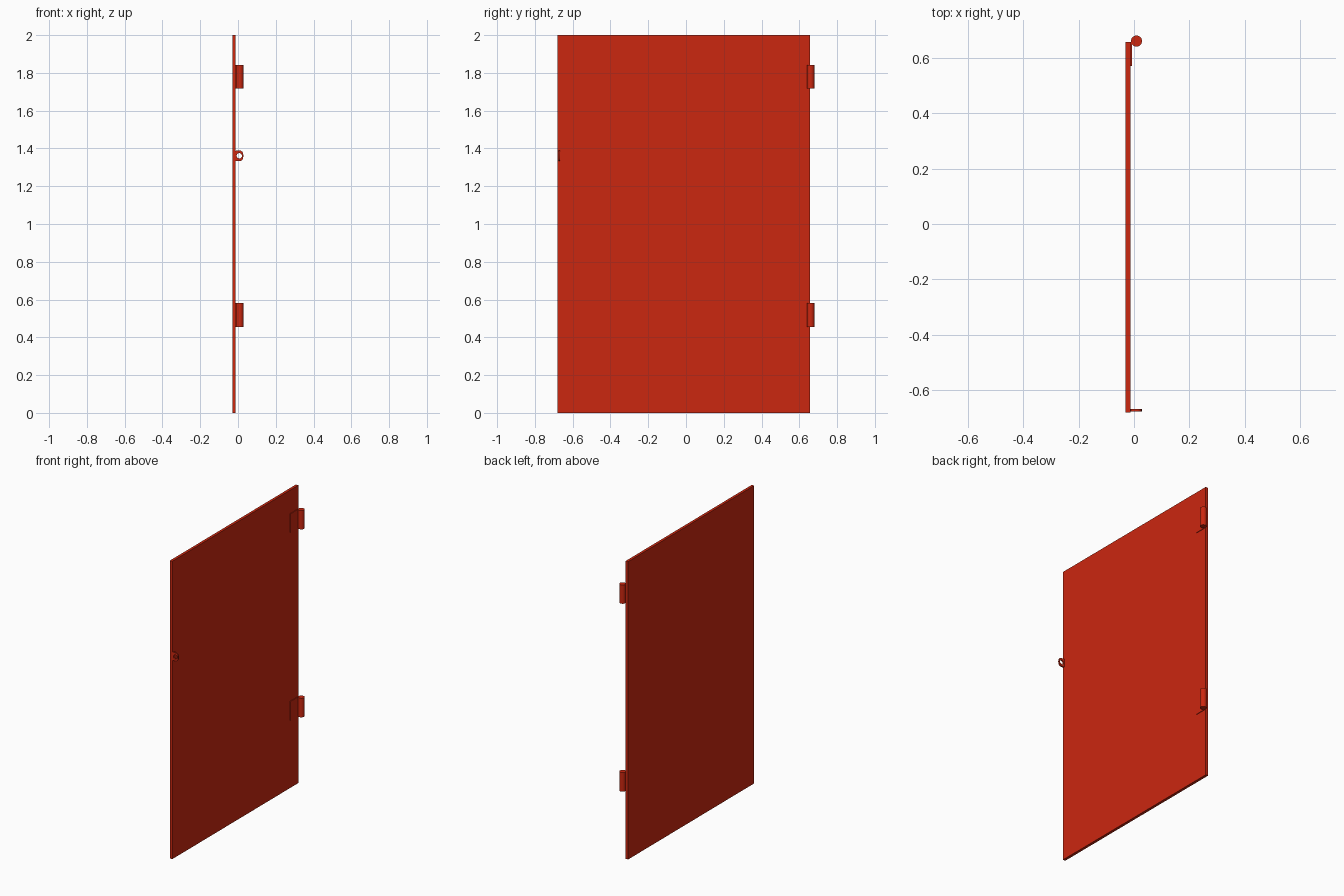
import bpy, bmesh
from math import cos, sin, pi, radians

if "Cube" in bpy.data.objects:
    bpy.data.objects.remove(bpy.data.objects["Cube"])

red = bpy.data.materials.new("red_paint")
red.diffuse_color = (0.6, 0.02, 0.005, 1)
red.use_nodes = True
red.node_tree.nodes["Principled BSDF"].inputs["Base Color"].default_value = red.diffuse_color


def box(name, lo, hi):
    bpy.ops.mesh.primitive_cube_add(size=1, location=[(a + b) / 2 for a, b in zip(lo, hi)])
    ob = bpy.context.object
    ob.name = name
    ob.scale = [b - a for a, b in zip(lo, hi)]
    bpy.ops.object.transform_apply(location=False, rotation=False, scale=True)
    ob.data.materials.append(red)
    return ob


# Door sheet, standing in the yz plane
FACE = -0.012
EDGE = 0.657
box("door_panel", (-0.03, -0.68, 0), (FACE, EDGE, 2))

# Two hinges: flat leaf on the door face plus a round barrel at the edge
for place, z0, z1 in (("lower", 0.455, 0.583), ("upper", 1.717, 1.843)):
    box(place + "_hinge_leaf", (FACE - 0.002, 0.57, z0), (FACE + 0.004, EDGE, z1))
    bpy.ops.mesh.primitive_cylinder_add(vertices=24, radius=0.02, depth=z1 - z0,
                                        location=(0.009, 0.66, (z0 + z1) / 2))
    barrel = bpy.context.object
    barrel.name = place + "_hinge_barrel"
    barrel.data.materials.append(red)
    bpy.ops.object.shade_smooth_by_angle(angle=radians(35))

# Latch tab: plate with a rounded free end and a round lock hole
N = 32
CX, CZ, HALF, HOLE = 0.007, 1.361, 0.028, 0.014
Y0, Y1 = -0.676, -0.667
bm = bmesh.new()
rings = []
for y in (Y0, Y1):
    outer, inner = [], []
    for i in range(N):
        a = 2 * pi * i / N
        c, s = cos(a), sin(a)
        if c >= -1e-6:      # rounded end
            r = 1 / ((abs(c) / 0.021) ** 2.5 + (abs(s) / HALF) ** 2.5) ** 0.4
        else:               # square end against the door
            r = min(0.020 / -c, HALF / max(abs(s), 1e-6))
        outer.append(bm.verts.new((CX + r * c, y, CZ + r * s)))
        inner.append(bm.verts.new((CX + HOLE * c, y, CZ + HOLE * s)))
    rings += [outer, inner]
o0, i0, o1, i1 = rings
for a, b in ((o0, i0), (i0, i1), (i1, o1), (o1, o0)):
    for k in range(N):
        n = (k + 1) % N
        bm.faces.new((a[k], a[n], b[n], b[k]))
bmesh.ops.recalc_face_normals(bm, faces=bm.faces)
mesh = bpy.data.meshes.new("latch_tab")
bm.to_mesh(mesh)
bm.free()
mesh.materials.append(red)
tab = bpy.data.objects.new("latch_tab", mesh)
bpy.context.collection.objects.link(tab)
bpy.ops.object.select_all(action='DESELECT')
tab.select_set(True)
bpy.context.view_layer.objects.active = tab
bpy.ops.object.shade_smooth_by_angle(angle=radians(35))
